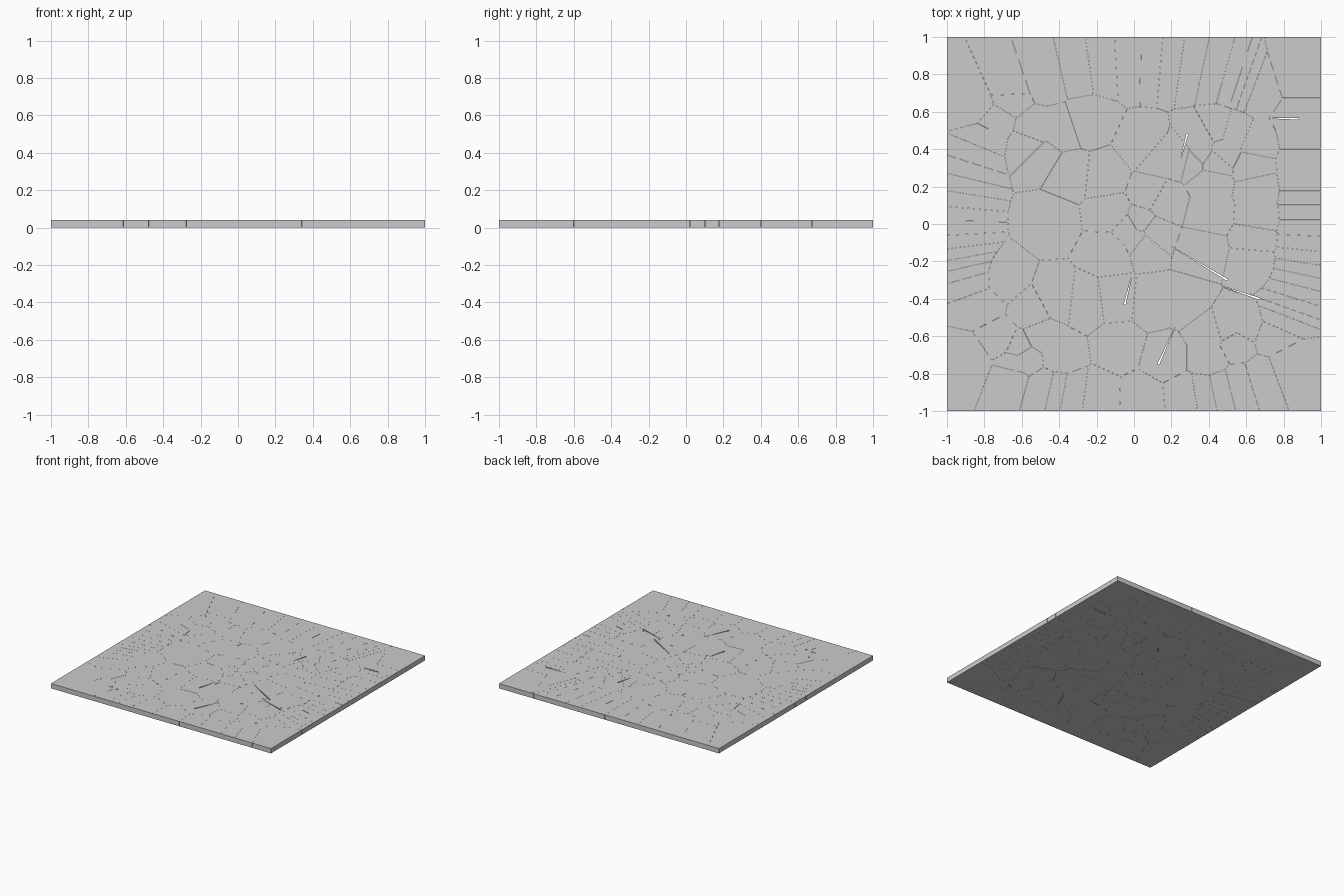
import bpy, bmesh
from mathutils import Vector as V

if "Cube" in bpy.data.objects:
    bpy.data.objects.remove(bpy.data.objects["Cube"])

HEIGHT, HALF, GAP = 0.04, 1.0, 0.0006

# Crack centres of the inner shards
inner = [(-.15, .25), (.05, .41), (.12, .35), (.24, .35), (-.35, .27), (-.45, .02),
         (-.12, .06), (-.13, -.15), (-.02, -.03), (.02, -.07), (.06, -.1), (.03, .0),
         (.1, -.05), (.08, .17), (.17, .12), (.4, .06), (.36, -.14), (.4, .23),
         (.32, .33), (.36, .37), (.42, .33), (.48, .4), (.36, .45), (.45, .5), (.52, .48),
         (.67, .18), (.67, .04), (.65, -.08), (.64, -.2), (.64, .32), (.66, .42),
         (-.5, .36), (-.56, .42), (-.53, .5), (-.4, .5), (-.25, .55), (-.7, -.3),
         (-.42, -.4), (-.25, -.42), (-.1, -.4), (.1, -.42), (.28, -.42), (-.08, -.65),
         (-.55, -.47), (-.5, -.6), (-.62, -.66), (-.58, -.72), (-.64, -.74), (.4, -.58),
         (.5, -.55), (.55, -.64), (.6, -.55), (.4, -.72), (.17, -.72), (-.4, -.7)]

# Rim shards: closely spaced centres give the long strips running to each edge
right = [.78, .565, .525, .465, .34, .21, .14, .06, -.02, -.1, -.17, -.23, -.29,
         -.35, -.42, -.465, -.5, -.6]
left = [.68, .55, .46, .36, .28, .2, .12, .05, -.02, -.09, -.15, -.2, -.25, -.31, -.42, -.62]
top = [-.84, -.67, -.47, -.3, -.17, -.02, .09, .19, .3, .42, .53, .57, .61, .66]
bottom = [-.88, -.66, -.48, -.42, -.33, -.2, .05, .27, .38, .46, .56, .68, .82]
sites = [V(p) for p in inner]
sites += [V((.88 - (.4 * y * y if y < 0 else 0), y)) for y in right]
sites += [V((-.9 + .5 * y * y, y)) for y in left]
sites += [V((x, .84 - .3 * x * x)) for x in top]
sites += [V((x, -.93 + .25 * x * x)) for x in bottom]

# Open wedges where slivers are missing: tip then wide end
wedges = [(.72, .565, .88, .563), (.2, -.12, .5, -.3), (.45, -.325, .67, -.4),
          (-.01, -.27, -.05, -.43), (.22, -.55, .13, -.75), (.25, .35, .285, .48)]


def clip(poly, point, normal):
    """Keep the part of a convex polygon behind a line."""
    out = []
    for a, b in zip(poly, poly[1:] + poly[:1]):
        da, db = (a - point).dot(normal), (b - point).dot(normal)
        if da <= 0:
            out.append(a)
        if da * db < 0:
            out.append(a.lerp(b, da / (da - db)))
    return out


def subtract(poly, cut):
    """Split a convex polygon around a convex counter-clockwise hole."""
    pieces, rest = [], poly
    for a, b in zip(cut, cut[1:] + cut[:1]):
        n = V((b.y - a.y, a.x - b.x))
        pieces.append(clip(rest, a, -n))
        rest = clip(rest, a, n)
        if len(rest) < 3:
            return [poly]
    return [p for p in pieces if len(p) > 2]


def area(poly):
    return sum(a.x * b.y - b.x * a.y for a, b in zip(poly, poly[1:] + poly[:1])) / 2


def add_shard(poly, index):
    bm = bmesh.new()
    face = bm.faces.new([bm.verts.new((p.x, p.y, 0)) for p in poly])
    ext = bmesh.ops.extrude_face_region(bm, geom=[face])
    bmesh.ops.translate(bm, vec=(0, 0, HEIGHT),
                        verts=[g for g in ext["geom"] if isinstance(g, bmesh.types.BMVert)])
    bmesh.ops.recalc_face_normals(bm, faces=bm.faces)
    mesh = bpy.data.meshes.new("shard")
    bm.to_mesh(mesh)
    bm.free()
    bpy.context.collection.objects.link(bpy.data.objects.new(f"shard_{index:03d}", mesh))


# Wedge outlines
holes = []
for x0, y0, x1, y1 in wedges:
    a, b = V((x0, y0)), V((x1, y1))
    side = V((y0 - y1, x1 - x0)).normalized() * .005
    holes.append([a, b - side, b + side])

# Fractured slab
count = 0
for s in sites:
    cell = [V((-HALF, -HALF)), V((HALF, -HALF)), V((HALF, HALF)), V((-HALF, HALF))]
    for o in sites:
        if o is not s and cell:
            n = (o - s).normalized()
            cell = clip(cell, (s + o) / 2 - n * GAP / 2, n)
    pieces = [cell]
    for hole in holes:
        pieces = [q for p in pieces for q in subtract(p, hole)]
    for p in pieces:
        if len(p) > 2 and area(p) > 1e-5:
            add_shard(p, count)
            count += 1
